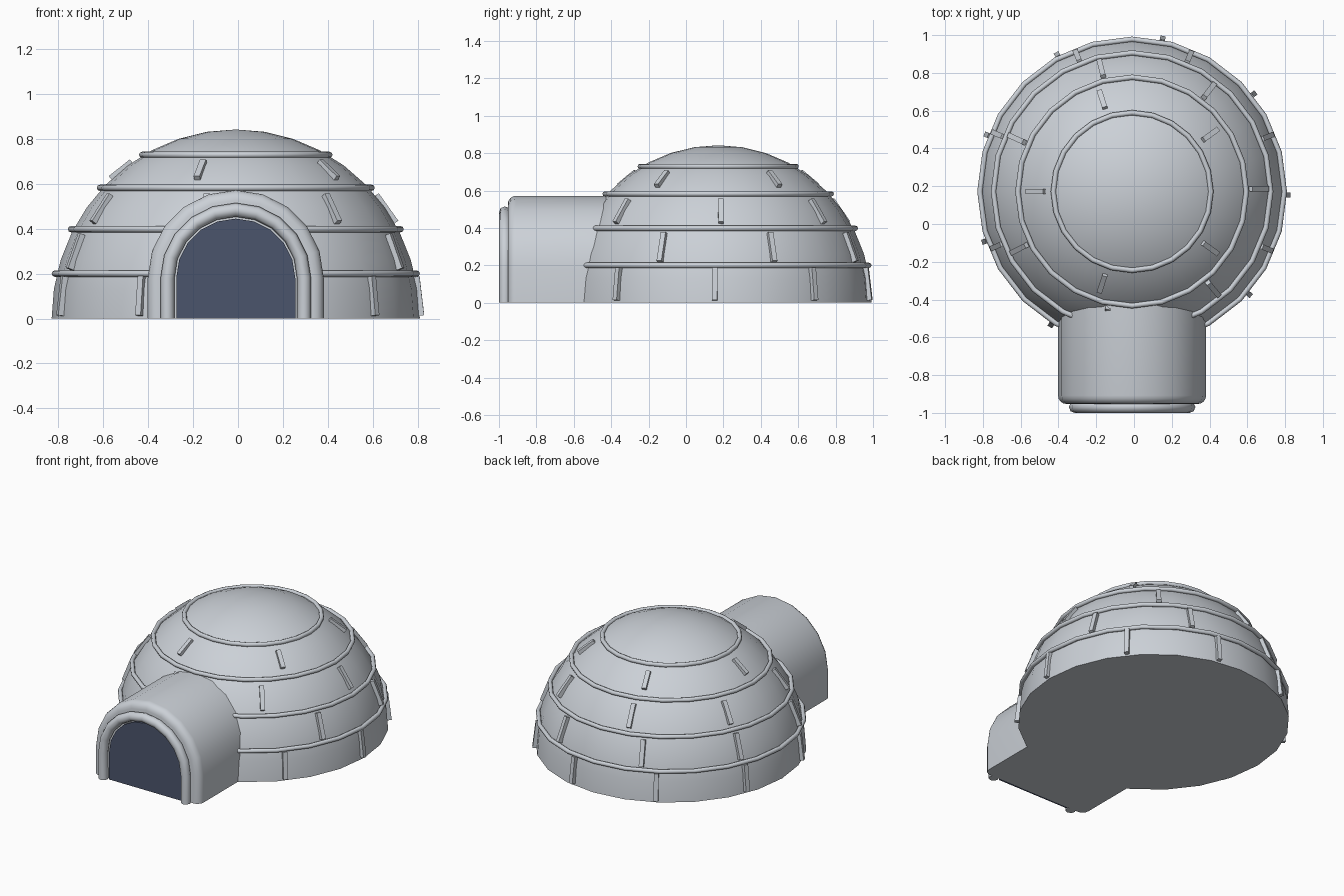
import bpy, bmesh, math
from mathutils import Matrix, Vector

if "Cube" in bpy.data.objects:
    bpy.data.objects.remove(bpy.data.objects["Cube"])

CX, CY = -0.01, 0.172        # dome centre
R, H = 0.82, 0.842           # dome radius and height
SPRING = 0.18                # height where the arches begin to curve


def material(name, rgb):
    m = bpy.data.materials.new(name)
    m.diffuse_color = (*rgb, 1)
    m.use_nodes = True
    m.node_tree.nodes["Principled BSDF"].inputs["Base Color"].default_value = m.diffuse_color
    return m


SNOW = material("pale_grey", (0.60, 0.635, 0.68))
DARK = material("dark_navy", (0.07, 0.09, 0.15))


def finish(ob, mat, angle=35):
    ob.data.materials.clear()
    ob.data.materials.append(mat)
    bpy.ops.object.select_all(action='DESELECT')
    ob.select_set(True)
    bpy.context.view_layer.objects.active = ob
    bpy.ops.object.shade_smooth_by_angle(angle=math.radians(angle))
    return ob


def from_bmesh(name, bm, mat, angle=35):
    bmesh.ops.recalc_face_normals(bm, faces=bm.faces)
    me = bpy.data.meshes.new(name)
    bm.to_mesh(me)
    bm.free()
    ob = bpy.data.objects.new(name, me)
    bpy.context.collection.objects.link(ob)
    return finish(ob, mat, angle)


def arch(radius, steps=10):
    """Points (x, z) of a round-topped doorway outline, left foot to right foot."""
    pts = [(-radius, 0)]
    for i in range(steps + 1):
        a = math.pi * (1 - i / steps)
        pts.append((radius * math.cos(a), SPRING + radius * math.sin(a)))
    return [(CX + x, z) for x, z in pts + [(radius, 0)]]


def arch_solid(name, sections, mat):
    """Skin a solid through (y, radius) arch sections."""
    bm = bmesh.new()
    loops = [[bm.verts.new((x, y, z)) for x, z in arch(r)] for y, r in sections]
    n = len(loops[0])
    for a, b in zip(loops, loops[1:]):
        for i in range(n):
            j = (i + 1) % n
            bm.faces.new((a[i], a[j], b[j], b[i]))
    bm.faces.new(loops[0])
    bm.faces.new(loops[-1])
    return from_bmesh(name, bm, mat)


# Dome: half sphere with a flat closed base
bm = bmesh.new()
bmesh.ops.create_uvsphere(bm, u_segments=24, v_segments=20, radius=1)
bmesh.ops.bisect_plane(bm, geom=bm.verts[:] + bm.edges[:] + bm.faces[:], dist=1e-4,
                       plane_co=(0, 0, 0), plane_no=(0, 0, -1), clear_outer=True)
bmesh.ops.holes_fill(bm, edges=[e for e in bm.edges if e.is_boundary], sides=0)
bmesh.ops.transform(bm, matrix=Matrix.Translation((CX, CY, 0)) @ Matrix.Diagonal((R, R, H, 1)),
                    verts=bm.verts)
from_bmesh("dome", bm, SNOW)

# Raised rings between the courses of blocks
for i, (z, r) in enumerate([(0.2, 0.806), (0.398, 0.734), (0.582, 0.605), (0.729, 0.417)]):
    bpy.ops.mesh.primitive_torus_add(location=(CX, CY, z), major_radius=r, minor_radius=0.014,
                                     major_segments=24, minor_segments=8)
    ob = bpy.context.object
    ob.name = f"course_ring_{i + 1}"
    finish(ob, SNOW, 50)

# Upright joints in each course: height, length, count, start angle
for i, (z, length, count, start) in enumerate([(0.10, 0.175, 9, -1.3), (0.297, 0.165, 8, 22),
                                               (0.488, 0.15, 7, 1.2), (0.66, 0.12, 5, 36)]):
    tilt = math.asin(z / H)
    bm = bmesh.new()
    for k in range(count):
        turn = math.radians(start + 360 * k / count)
        m = (Matrix.Translation((CX, CY, 0)) @ Matrix.Rotation(turn, 4, 'Z')
             @ Matrix.Translation((R * math.cos(tilt), 0, z))
             @ Matrix.Rotation(-tilt, 4, 'Y') @ Matrix.Diagonal((0.03, 0.028, length, 1)))
        bmesh.ops.create_cube(bm, size=1, matrix=m)
    from_bmesh(f"block_joints_{i + 1}", bm, SNOW)

# Entrance tunnel with a rounded front lip
lip = 0.045
sections = [(-0.953 + lip * (1 - math.sin(a)), 0.392 - lip * (1 - math.cos(a)))
            for a in (math.pi / 2 * (1 - i / 4) for i in range(5))]
arch_solid("entrance_tunnel", sections + [(-0.32, 0.392)], SNOW)

# Dark doorway panel
arch_solid("doorway", [(-0.965, 0.265), (-0.94, 0.265)], DARK)

# Round trim around the doorway
cu = bpy.data.curves.new("doorway_trim", 'CURVE')
cu.dimensions = '3D'
cu.bevel_depth = 0.031
cu.bevel_resolution = 2
cu.use_fill_caps = True
pts = arch(0.304)
sp = cu.splines.new('POLY')
sp.points.add(len(pts) - 1)
for p, (x, z) in zip(sp.points, pts):
    p.co = (x, -0.969, z, 1)
trim = bpy.data.objects.new("doorway_trim", cu)
bpy.context.collection.objects.link(trim)
bpy.ops.object.select_all(action='DESELECT')
trim.select_set(True)
bpy.context.view_layer.objects.active = trim
bpy.ops.object.convert(target='MESH')
finish(bpy.context.object, SNOW, 50)
